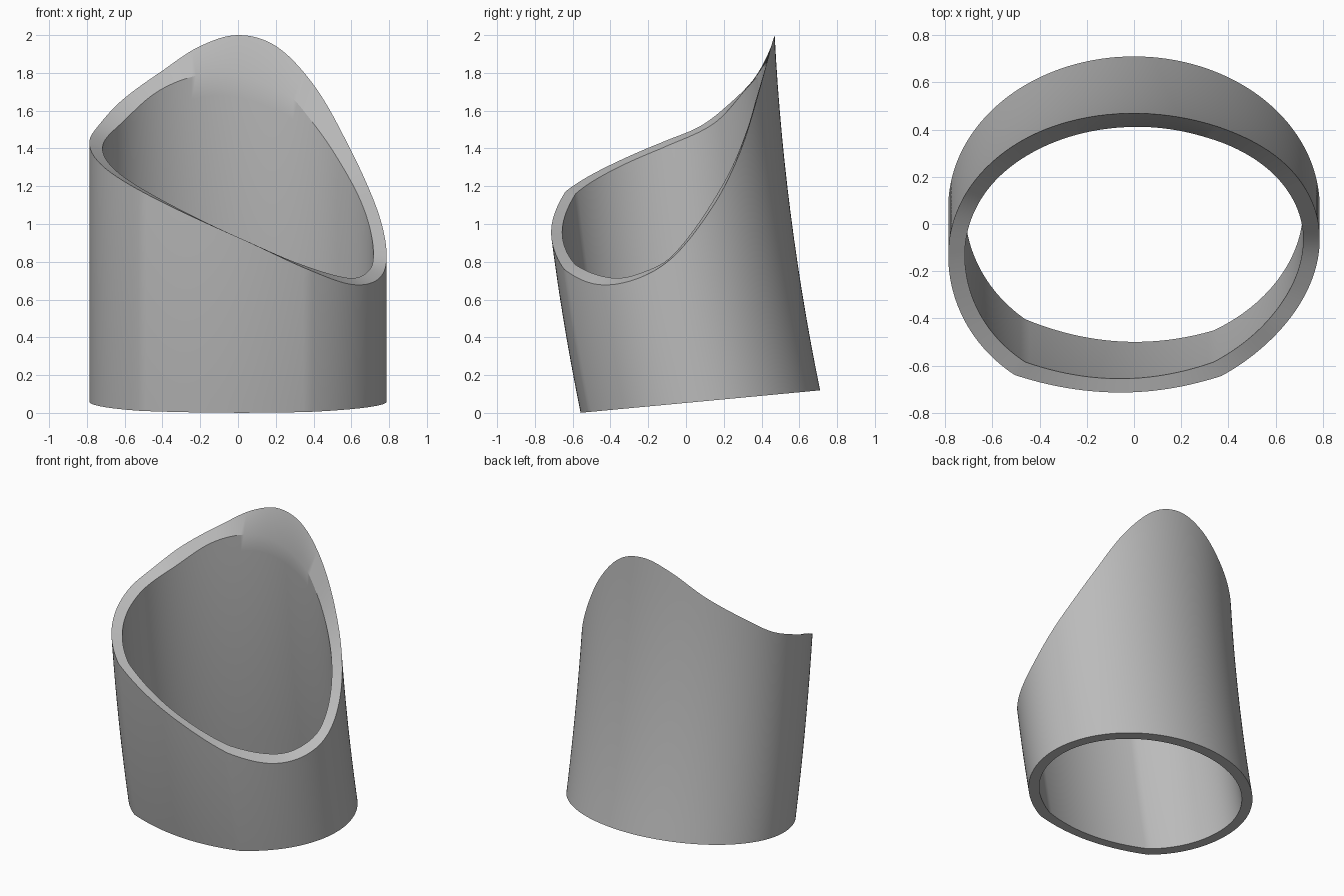
import bpy, bmesh
from math import cos, sin, radians

if "Cube" in bpy.data.objects:
    bpy.data.objects.remove(bpy.data.objects["Cube"])

STEP, LEVELS, WALL = 2, 14, 0.07
CORNER_L, CORNER_R = -130, -62

# Rim height against angle around the sleeve (0 = left side, 90 = back)
OUTER = [(-160, 1.33), (-130, 1.17), (-90, 0.93), (-62, 0.76), (-40, 0.68), (-19, 0.71), (0, 0.83),
         (23, 1.11), (40, 1.38), (59, 1.73), (75, 1.94), (90, 2.0), (105, 1.94), (122, 1.80),
         (142, 1.65), (160, 1.52), (180, 1.43)]
INNER = [(-160, 1.31), (-130, 1.16), (-90, 0.93), (-62, 0.785), (-36, 0.715), (-19, 0.74), (0, 0.84),
         (33, 1.22), (56, 1.53), (68, 1.68), (90, 1.79), (106, 1.79), (125, 1.71),
         (150, 1.53), (180, 1.40)]


def rim_height(keys, a):
    """Smooth periodic interpolation through the keys."""
    k = [(p - 360, z) for p, z in keys] + keys + [(p + 360, z) for p, z in keys]
    i = max(j for j in range(len(k)) if k[j][0] <= a)
    (p0, z0), (p1, z1), (p2, z2), (p3, z3) = k[i - 1:i + 3]
    h = p2 - p1
    t = (a - p1) / h
    m1, m2 = h * (z2 - z0) / (p2 - p0), h * (z3 - z1) / (p3 - p1)
    return (z1 * (1 + 2 * t) * (1 - t) ** 2 + m1 * t * (1 - t) ** 2
            + z2 * t * t * (3 - 2 * t) + m2 * t * t * (t - 1))


def oval(a, inset):
    """Ellipse, slightly deeper at the front."""
    c, s = cos(radians(a)), sin(radians(a))
    depth = 0.64 if s >= 0 else 0.672 - 0.025 * c
    return (0.787 - inset) * c, 0.07 + (depth - inset) * s


def outline(a, inset):
    """Oval with a flattened front panel between two corners."""
    x, y = oval(a, inset)
    if CORNER_L < a < CORNER_R:
        (xl, yl), (xr, yr) = oval(CORNER_L, inset), oval(CORNER_R, inset)
        t = (x - xl) / (xr - xl)
        y = yl + (yr - yl) * t - 0.28 * t * (1 - t)
    return x, y


def wall(bm, keys, inset):
    """Rings of vertices from the tilted base up to the rim, leaning forward."""
    rings = [[] for _ in range(LEVELS + 1)]
    for a in range(-180, 180, STEP):
        x, y = outline(a, inset)
        base = max(0, (y + 0.565) * 0.0937)
        top = rim_height(keys, a)
        for i, ring in enumerate(rings):
            h = (top - base) * i / LEVELS
            ring.append(bm.verts.new((x, y - 0.205 * h + 0.041 * h * h, base + h)))
    return rings


# Sleeve: outer wall, rim, inner wall and base joined in one closed loop of rings
bm = bmesh.new()
loop = wall(bm, OUTER, 0) + wall(bm, INNER, WALL)[::-1]
for lower, upper in zip(loop, loop[1:] + loop[:1]):
    for i in range(len(lower)):
        j = (i + 1) % len(lower)
        bm.faces.new((lower[i], lower[j], upper[j], upper[i]))
bmesh.ops.recalc_face_normals(bm, faces=bm.faces)
mesh = bpy.data.meshes.new("slanted_sleeve")
bm.to_mesh(mesh)
bm.free()
sleeve = bpy.data.objects.new("slanted_sleeve", mesh)
bpy.context.collection.objects.link(sleeve)

# Plain grey
grey = bpy.data.materials.new("plain_grey")
grey.use_nodes = True
colour = (0.5, 0.5, 0.5, 1)
grey.diffuse_color = colour
grey.node_tree.nodes["Principled BSDF"].inputs["Base Color"].default_value = colour
mesh.materials.append(grey)

bpy.ops.object.select_all(action='DESELECT')
sleeve.select_set(True)
bpy.context.view_layer.objects.active = sleeve
bpy.ops.object.shade_smooth_by_angle(angle=radians(30))
